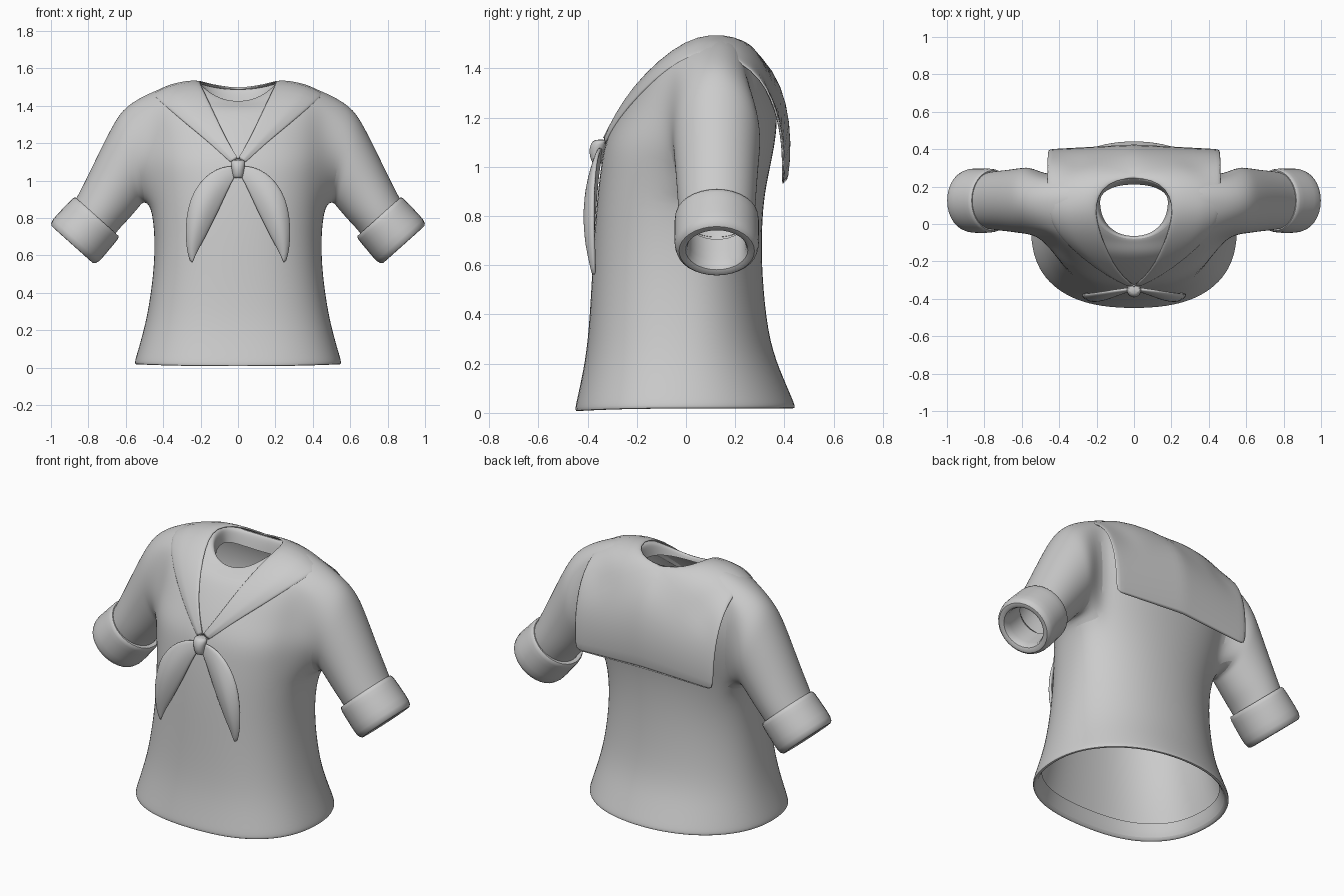
import bpy, bmesh, math
from mathutils import Vector
from mathutils.bvhtree import BVHTree

if "Cube" in bpy.data.objects:
    bpy.data.objects.remove(bpy.data.objects["Cube"])

cloth = bpy.data.materials.new("grey_cloth")
cloth.diffuse_color = (0.6, 0.6, 0.6, 1)
cloth.use_nodes = True
cloth.node_tree.nodes["Principled BSDF"].inputs["Base Color"].default_value = cloth.diffuse_color


def finish(name, bm, subdiv=0, thick=0.0, mirror=False):
    bmesh.ops.recalc_face_normals(bm, faces=bm.faces)
    me = bpy.data.meshes.new(name)
    bm.to_mesh(me)
    bm.free()
    ob = bpy.data.objects.new(name, me)
    bpy.context.collection.objects.link(ob)
    me.materials.append(cloth)
    if mirror:
        m = ob.modifiers.new("mirror", 'MIRROR')
        m.use_clip = True
        m.merge_threshold = 0.002
    if thick:
        ob.modifiers.new("thickness", 'SOLIDIFY').thickness = thick
        ob.modifiers["thickness"].offset = 0
    if subdiv:
        ob.modifiers.new("smooth", 'SUBSURF').levels = subdiv
        ob.modifiers["smooth"].render_levels = subdiv
    bpy.context.view_layer.objects.active = ob
    ob.select_set(True)
    bpy.ops.object.shade_smooth_by_angle(angle=math.radians(50))
    ob.select_set(False)
    return ob


def skin(bm, a, b, closed=True):
    n = len(a)
    for i in range(n if closed else n - 1):
        k = (i + 1) % n
        bm.faces.new((a[i], a[k], b[k], b[i]))


# Torso rings: half width, front y, back y, side z, front z, back z
N = 24
TORSO = [
    (.508, -.412, .39, .10, .10, .10),      # turned-in hem
    (.530, -.432, .422, .018, .008, .018),
    (.560, -.457, .452, .014, .002, .016),
    (.554, -.450, .442, .045, .04, .045),
    (.525, -.427, .40, .14, .14, .14),
    (.488, -.402, .343, .28, .28, .28),
    (.455, -.388, .316, .50, .50, .50),
    (.447, -.378, .308, .70, .70, .70),
    (.468, -.365, .318, .87, .87, .87),
    (.485, -.352, .34, .98, .98, .98),
    (.50, -.335, .365, 1.10, 1.10, 1.10),
    (.51, -.285, .375, 1.22, 1.20, 1.20),
    (.51, -.23, .36, 1.33, 1.29, 1.30),
    (.50, -.18, .33, 1.42, 1.36, 1.38),
    (.455, -.145, .30, 1.48, 1.39, 1.43),
    (.33, -.105, .265, 1.525, 1.41, 1.475),
    (.205, -.078, .24, 1.532, 1.428, 1.495),
    (.192, -.070, .224, 1.50, 1.415, 1.46),  # neck lining
    (.183, -.066, .212, 1.44, 1.40, 1.405),
]
LOW, HIGH = 8, 14                            # rows bounding the armholes
bm = bmesh.new()
rows = []
for a, yf, yb, zs, zf, zb in TORSO:
    # widest line sits forward at the waist and moves back to the shoulders
    yc = -.02 + .03 * min(1, zs / .7) + .11 * min(1, max(0, (zs - .65) / .4))
    ring = []
    for i in range(N):
        t = 2 * math.pi * i / N
        c, s = math.cos(t), math.sin(t)
        e = .92 if zs > 1.2 else (.95 if s > 0 else .82)
        x = a * math.copysign(abs(c) ** e, c)
        y = yc + (yb - yc if s > 0 else yc - yf) * math.copysign(abs(s) ** e, s)
        z = zs * c * c + (zb if s > 0 else zf) * s * s
        ring.append(bm.verts.new((x, y, z)))
    rows.append(ring)
for r in range(len(rows) - 1):
    for i in range(N):
        if LOW <= r < HIGH and i in (22, 23, 0, 1, 10, 11, 12, 13):
            continue
        k = (i + 1) % N
        bm.faces.new((rows[r][i], rows[r][k], rows[r + 1][k], rows[r + 1][i]))

# Sleeves grown from the armholes: top x, z, bottom x, z, half depth
SLEEVE = [
    (.605, 1.405, .505, .885, .182), (.67, 1.30, .525, .86, .178),
    (.74, 1.16, .555, .825, .17), (.80, 1.035, .59, .785, .164),
    (.865, .905, .64, .735, .158), (.90, .85, .685, .67, .147),
]
for side in (1, -1):
    def at(r, j):
        return rows[r][j % N if side > 0 else (12 - j) % N]
    loop = [at(LOW, j) for j in range(-2, 3)]
    loop += [at(r, 2) for r in range(LOW + 1, HIGH)]
    loop += [at(HIGH, j) for j in range(2, -3, -1)]
    loop += [at(r, -2) for r in range(HIGH - 1, LOW, -1)]
    n = len(loop)
    for tx, tz, bx, bz, ry in SLEEVE:
        ring = []
        for k in range(n):
            p = -math.pi / 2 + (k - 2) * 2 * math.pi / n
            s = math.sin(p) / 2
            ring.append(bm.verts.new((side * ((tx + bx) / 2 + (tx - bx) * s),
                                      .125 + ry * math.cos(p),
                                      (tz + bz) / 2 + (tz - bz) * s)))
        skin(bm, loop, ring)
        loop = ring
body = finish("shirt_body", bm, 2)

# Rolled cuffs: distance along the arm, radius, half depth
CUFF = [(.01, .135, .145), (0, .160, .168), (.02, .168, .176), (.09, .168, .177),
        (.182, .174, .178), (.208, .155, .16), (.202, .118, .125), (.17, .110, .118), (.04, .114, .122)]
bm = bmesh.new()
prev = None
for d, r, ry in CUFF:
    ring = []
    for k in range(16):
        p = 2 * math.pi * k / 16
        s = r * math.sin(p)
        ring.append(bm.verts.new((.75 + .67 * d + .75 * s, .125 + ry * math.cos(p),
                                  .81 - .75 * d + .67 * s)))
    if prev:
        skin(bm, prev, ring)
    prev = ring
finish("cuffs", bm, 1, mirror=True)

# Sailor collar laid over the shoulders: inner edge point, outer edge point
COLLAR = [
    ((.0, -.345, 1.12), (.03, -.345, 1.09)), ((.055, -.29, 1.21), (.15, -.30, 1.21)),
    ((.11, -.20, 1.32), (.30, -.22, 1.33)), ((.16, -.10, 1.43), (.41, -.11, 1.42)),
    ((.195, .0, 1.51), (.455, .0, 1.46)), ((.205, .10, 1.535), (.465, .10, 1.475)),
    ((.17, .19, 1.52), (.465, .22, 1.43)), ((.09, .235, 1.50), (.465, .31, 1.35)),
    ((0, .245, 1.495), (.464, .355, 1.26)), ((0, .35, 1.40), (.462, .378, 1.18)),
    ((0, .405, 1.27), (.460, .39, 1.10)), ((0, .425, 1.10), (.458, .395, 1.02)),
    ((0, .41, .94), (.455, .392, .925)),
]
bpy.context.view_layer.update()
tree = BVHTree.FromObject(body, bpy.context.evaluated_depsgraph_get())
bm = bmesh.new()
prev = None
for r, (inner, outer) in enumerate(COLLAR):
    line = []
    for k in range(9):
        p = Vector(inner).lerp(Vector(outer), k / 8)
        hit, nor, _, _ = tree.find_nearest(p)
        if nor.dot(hit - Vector((0, .1, 1.1))) < 0:
            nor = -nor
        # the front and shoulder edges sink into the shirt, the back flap hangs free
        gap = .012 - (.009 * max(0, k - 5) / 3 if r <= 6 else 0)
        if r <= 5 or (r <= 8 and (p - hit).dot(nor) < gap):
            x = p.x
            p = hit + nor * gap
            if k == 0 and x == 0:
                p.x = 0
        line.append(bm.verts.new(p))
    if prev:
        skin(bm, prev, line, closed=False)
    prev = line
finish("sailor_collar", bm, 1, thick=.012, mirror=True)

# Scarf tails: upper edge x, z and lower edge x, z, then bulge
TAIL = [(.01, 1.075, .01, 1.035, 0), (.06, 1.078, .035, .99, .008), (.12, 1.06, .07, .915, .022),
        (.18, 1.02, .105, .835, .038), (.235, .95, .14, .765, .048), (.268, .86, .175, .695, .048),
        (.28, .74, .21, .635, .036), (.272, .64, .235, .585, .015), (.25, .56, .243, .56, 0)]
bm = bmesh.new()
prev = None
for i, (ax, az, bx, bz, bulge) in enumerate(TAIL):
    line = []
    for k in range(7):
        t = k / 6
        y = -.352 - .003 * i + .008 * (1 - t) - bulge * math.sin(math.pi * (.1 + .85 * t))
        line.append(bm.verts.new((ax + (bx - ax) * t, y, az + (bz - az) * t)))
    if prev:
        skin(bm, prev, line, closed=False)
    prev = line
finish("scarf_tails", bm, 1, thick=.018, mirror=True)

# Scarf knot: z, half width, half depth, y
bm = bmesh.new()
prev = None
for z, w, d, y in [(1.012, .022, .018, -.358), (1.02, .028, .025, -.36), (1.06, .034, .033, -.364),
                   (1.095, .042, .034, -.355), (1.112, .036, .028, -.345)]:
    ring = [bm.verts.new((w * math.cos(k * math.pi / 6), y + d * math.sin(k * math.pi / 6), z))
            for k in range(12)]
    if prev:
        skin(bm, prev, ring)
    else:
        bm.faces.new(ring)
    prev = ring
bm.faces.new(prev)
finish("scarf_knot", bm, 1)
